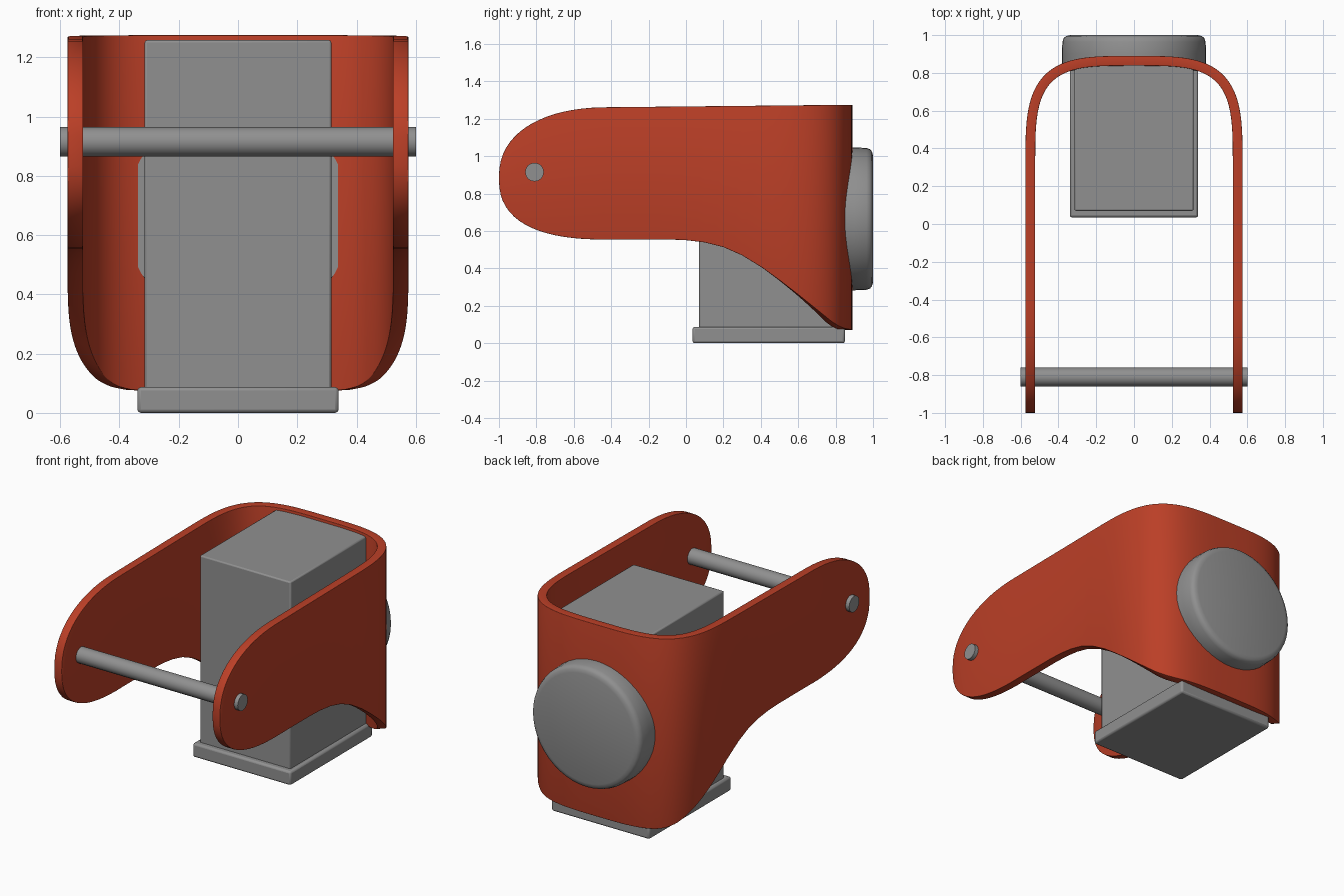
import bpy, bmesh, math
from mathutils import Matrix

if "Cube" in bpy.data.objects:
    bpy.data.objects.remove(bpy.data.objects["Cube"])


def material(name, rgb):
    m = bpy.data.materials.new(name)
    m.diffuse_color = (*rgb, 1)
    m.use_nodes = True
    m.node_tree.nodes["Principled BSDF"].inputs["Base Color"].default_value = m.diffuse_color
    return m


RED = material("brick red", (0.50, 0.05, 0.02))
GREY = material("steel grey", (0.28, 0.28, 0.28))


def finish(name, bm, mat, bevel=0, segments=2, solid=0):
    me = bpy.data.meshes.new(name)
    bm.to_mesh(me)
    bm.free()
    me.materials.append(mat)
    ob = bpy.data.objects.new(name, me)
    bpy.context.collection.objects.link(ob)
    if solid:
        s = ob.modifiers.new("thickness", "SOLIDIFY")
        s.thickness, s.offset, s.use_even_offset = solid, -1, True
    if bevel:
        b = ob.modifiers.new("rounding", "BEVEL")
        b.width, b.segments = bevel, segments
        b.limit_method, b.angle_limit = "ANGLE", math.radians(50)
    bpy.ops.object.select_all(action="DESELECT")
    ob.select_set(True)
    bpy.context.view_layer.objects.active = ob
    bpy.ops.object.shade_smooth_by_angle(angle=math.radians(35))
    return ob


def box(name, x, y0, y1, z0, z1, mat, bevel):
    bm = bmesh.new()
    bmesh.ops.create_cube(bm, size=1, matrix=Matrix.Translation((0, (y0 + y1) / 2, (z0 + z1) / 2))
                          @ Matrix.Diagonal((2 * x, y1 - y0, z1 - z0, 1)))
    return finish(name, bm, mat, bevel)


# Bracket outline: lower edge heights along y, rounded front ends
LOWER = [(-0.4, .555), (-.1, .555), (0, .551), (.1, .539), (.2, .514), (.3, .47), (.4, .41), (.5, .337),
         (.6, .26), (.7, .18), (.78, .115), (.82, .09), (.85, .078), (.9, .07)]


def edges(y):
    if y < -0.4:
        h = 0.354 * max(0, 1 - ((-0.4 - y) / 0.6) ** 2.4) ** (1 / 2.4)
        mid = 0.908 - 0.025 * ((-0.4 - y) / 0.6) ** 2
        return mid - max(h, 0.012), mid + max(h, 0.012)
    for (a, za), (b, zb) in zip(LOWER, LOWER[1:]):
        if y <= b:
            return za + (zb - za) * (y - a) / (b - a), 1.262 + 0.01 * (y + 0.4)


# U-shaped plan path, right half then mirrored
half = [(0.575, -0.4 - 0.6 * math.cos(i / 18 * math.pi / 2)) for i in range(18)]
half += [(0.575, -0.4 + 0.7 * i / 14) for i in range(14)]
N = 32
for i in range(N):
    a = i / N * math.pi / 2
    half.append((0.575 * math.cos(a) ** (2 / 3.6), 0.3 + 0.59 * math.sin(a) ** (2 / 3.6)))
path = half + [(0, 0.89)] + [(-x, y) for x, y in reversed(half)]

bm = bmesh.new()
cols = []
for x, y in path:
    lo, hi = edges(y)
    cols.append((bm.verts.new((x, y, lo)), bm.verts.new((x, y, hi))))
for a, b in zip(cols, cols[1:]):
    bm.faces.new((a[0], b[0], b[1], a[1]))
finish("bracket_shell", bm, RED, 0.014, 3, solid=0.052)

# Central block and its foot plate
box("central_block", 0.315, 0.07, 0.845, 0.05, 1.258, GREY, 0.008)
box("foot_plate", 0.34, 0.035, 0.85, 0, 0.087, GREY, 0.012)

# Cross pin through both arms
bm = bmesh.new()
bmesh.ops.create_cone(bm, cap_ends=True, segments=16, radius1=0.05, radius2=0.05, depth=1.2,
                      matrix=Matrix.Translation((0, -0.81, 0.915)) @ Matrix.Rotation(math.pi / 2, 4, "Y"))
finish("cross_pin", bm, GREY)

# Rear round cap, lathed about the y axis
profile = [(0, .81), (.38, .81), (.382, .90), (.379, .965), (.372, .985), (.36, .994), (.34, 1.0), (0, 1.0)]
bm = bmesh.new()
vs = [bm.verts.new((r, y, 0.665)) for r, y in profile]
es = [bm.edges.new(p) for p in zip(vs, vs[1:])]
bmesh.ops.spin(bm, geom=vs + es, cent=(0, 0, 0.665), axis=(0, 1, 0), angle=2 * math.pi, steps=48)
bmesh.ops.remove_doubles(bm, verts=bm.verts, dist=1e-4)
bmesh.ops.recalc_face_normals(bm, faces=bm.faces)
finish("rear_cap", bm, GREY)
